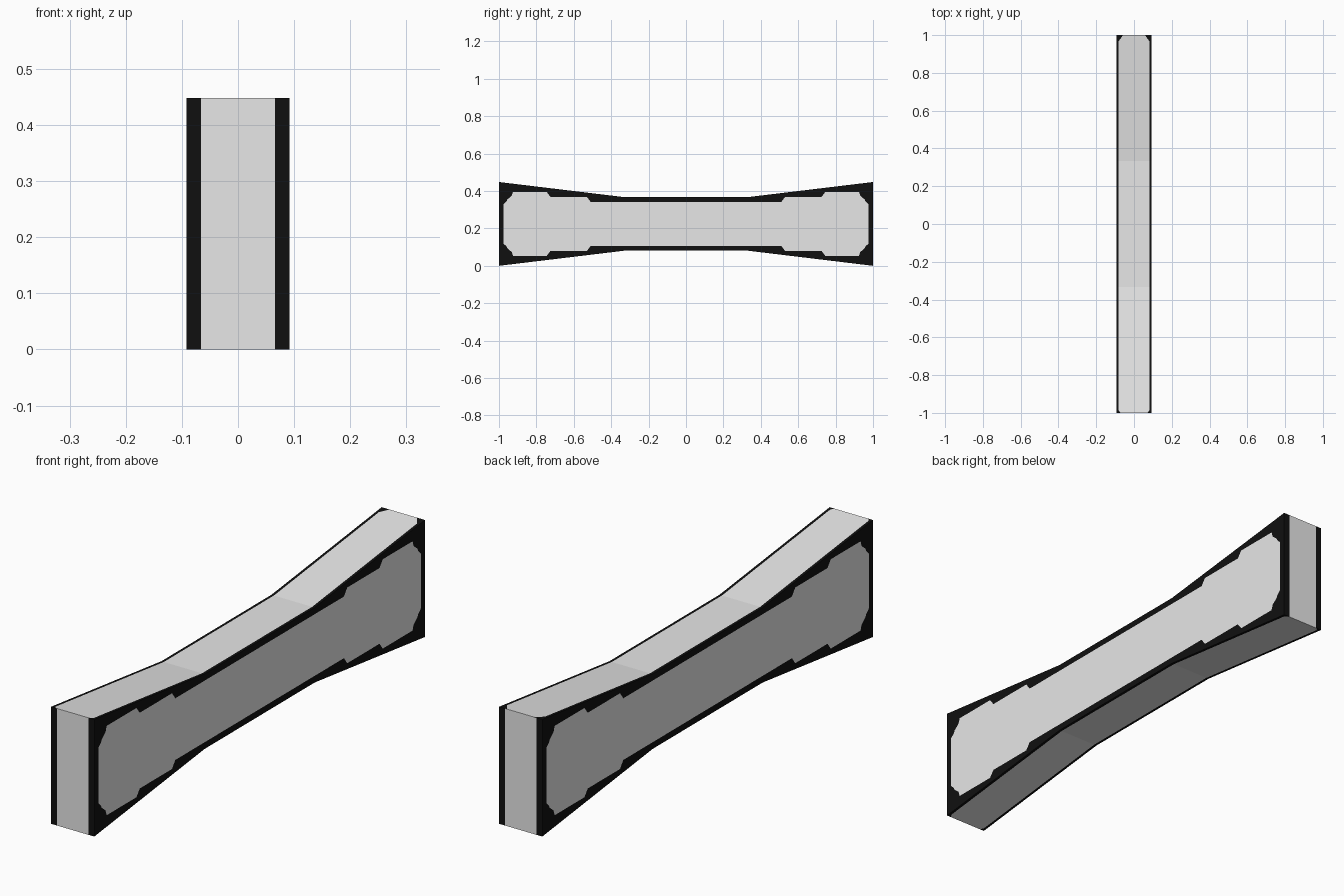
import bpy
import bmesh
from mathutils import Vector

if "Cube" in bpy.data.objects:
    bpy.data.objects.remove(bpy.data.objects["Cube"])

W, ZC = 0.0915, 0.224            # half width, mid height
STATIONS = [(-1, 0.224), (-0.333, 0.1435), (0.333, 0.1435), (1, 0.224)]
PALE, DARK = 0, 1


def material(name, v):
    m = bpy.data.materials.new(name)
    m.diffuse_color = (v, v, v, 1)
    m.use_nodes = True
    m.node_tree.nodes["Principled BSDF"].inputs["Base Color"].default_value = m.diffuse_color
    return m


def height(y):
    """Half height of the flared bar at y."""
    return 0.1435 + max(0, abs(y) - 0.333) / 0.667 * 0.0805


bm = bmesh.new()


def face(points, mat):
    f = bm.faces.new([bm.verts.new(p) for p in points])
    f.material_index = mat


def loop_edges(points):
    vs = [bm.verts.new(p) for p in points]
    return [bm.edges.new((vs[i], vs[(i + 1) % len(vs)])) for i in range(len(vs))]


def full_outline(quarter):
    """Mirror a quarter outline (y, h) into a closed loop."""
    upper = quarter + [(-y, h) for y, h in reversed(quarter)]
    return upper + [(y, -h) for y, h in reversed(upper)]


# Broad sides: stepped pale panel inside a dark border
outer = full_outline([(0.333, 0.1435), (1, 0.224)][::-1])
panel = full_outline([(0.976, 0.105), (0.96, 0.12), (0.955, 0.131), (0.932, 0.15),
                      (0.925, 0.171), (0.745, 0.171), (0.725, 0.145),
                      (0.53, 0.145), (0.51, 0.118)])
for x in (-W, W):
    face([(x, y, ZC + h) for y, h in panel], PALE)
    edges = loop_edges([(x, y, ZC + h) for y, h in outer])
    edges += loop_edges([(x, y, ZC + h) for y, h in panel])
    res = bmesh.ops.triangle_fill(bm, use_beauty=True, edges=edges, normal=(1, 0, 0))
    for g in res["geom"]:
        if isinstance(g, bmesh.types.BMFace):
            g.material_index = DARK

# Ends: pale centre strip with dark edges
xs = [-W, -0.066, 0.066, W]
for y in (-1, 1):
    for i in range(3):
        a, b = xs[i], xs[i + 1]
        face([(a, y, 0), (b, y, 0), (b, y, 2 * ZC), (a, y, 2 * ZC)],
             PALE if i == 1 else DARK)

# Top and bottom: pale strip, thin dark edges, clipped dark corners at the ends
E = 0.081
for s in (-1, 1):
    def P(x, y):
        return (x, y, ZC + s * height(y))
    for (y0, _), (y1, _) in zip(STATIONS, STATIONS[1:]):
        if abs(y0 + y1) < 0.01:
            face([P(-E, y0), P(E, y0), P(E, y1), P(-E, y1)], PALE)
            for k in (-1, 1):
                face([P(k * E, y0), P(k * W, y0), P(k * W, y1), P(k * E, y1)], DARK)
            continue
        end, inn = (y0, y1) if y0 < 0 else (y1, y0)
        cx, cy = (0.058, 0.968) if (end > 0 and s > 0) else (0.072, 0.987)
        cy *= end
        face([P(-E, inn), P(E, inn), P(E, cy), P(cx, end), P(-cx, end), P(-E, cy)], PALE)
        for k in (-1, 1):
            face([P(k * E, inn), P(k * W, inn), P(k * W, end),
                  P(k * cx, end), P(k * E, cy)], DARK)

# Join seams and face everything outward
bmesh.ops.remove_doubles(bm, verts=bm.verts, dist=1e-5)
bm.normal_update()
for f in bm.faces:
    if f.normal.dot(f.calc_center_median() - Vector((0, 0, ZC))) < 0:
        f.normal_flip()

mesh = bpy.data.meshes.new("flared_bar")
bm.to_mesh(mesh)
bm.free()
mesh.materials.append(material("pale grey", 0.8))
mesh.materials.append(material("near black", 0.005))
bar = bpy.data.objects.new("flared_bar", mesh)
bpy.context.collection.objects.link(bar)
